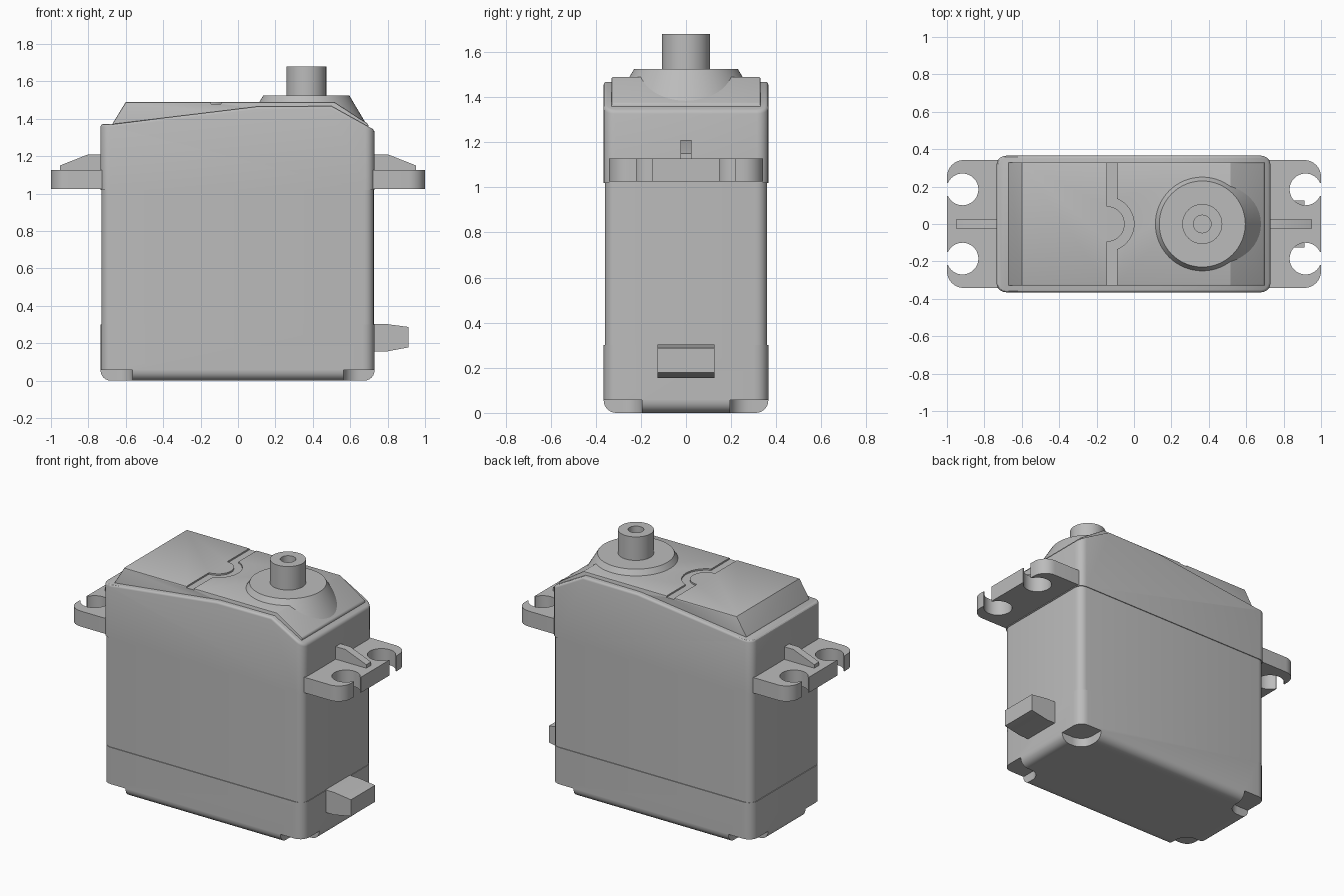
import bpy, bmesh
from math import sin, cos, pi, sqrt, atan2
from mathutils import Vector

cube = bpy.data.objects.get("Cube")
if cube:
    bpy.data.objects.remove(cube)

GREY = (0.5, 0.5, 0.5, 1)
grey = bpy.data.materials.new("grey plastic")
grey.use_nodes = True
grey.diffuse_color = GREY
grey.node_tree.nodes["Principled BSDF"].inputs["Base Color"].default_value = GREY


def finish(name, bm):
    """Turn a bmesh into a named object."""
    bmesh.ops.recalc_face_normals(bm, faces=bm.faces)
    mesh = bpy.data.meshes.new(name)
    bm.to_mesh(mesh)
    bm.free()
    mesh.materials.append(grey)
    obj = bpy.data.objects.new(name, mesh)
    bpy.context.collection.objects.link(obj)
    return obj


def extrude(points, offset):
    """Closed prism: an outline pushed along an offset."""
    bm = bmesh.new()
    face = bm.faces.new([bm.verts.new(p) for p in points])
    moved = bmesh.ops.extrude_face_region(bm, geom=[face], use_keep_orig=True)["geom"]
    verts = [g for g in moved if isinstance(g, bmesh.types.BMVert)]
    bmesh.ops.translate(bm, verts=verts, vec=offset)
    bmesh.ops.recalc_face_normals(bm, faces=bm.faces)
    bm.normal_update()
    return bm


def side_prism(profile, half_y):
    """Prism from an x-z profile, centred on y."""
    return extrude([(x, -half_y, z) for x, z in profile], (0, 2 * half_y, 0))


def flat_prism(outline, z0, z1):
    """Prism from an x-y outline."""
    return extrude([(x, y, z0) for x, y in outline], (0, 0, z1 - z0))


def arc(cx, cy, r, a0, a1, n=16):
    return [(cx + r * cos(a0 + (a1 - a0) * i / n),
             cy + r * sin(a0 + (a1 - a0) * i / n)) for i in range(n + 1)]


def rect(x0, x1, y0, y1):
    return [(x0, y0), (x1, y0), (x1, y1), (x0, y1)]


def bevel(bm, edges, radius, segments=5):
    bmesh.ops.bevel(bm, geom=edges, offset=radius, segments=segments,
                    profile=0.5, affect='EDGES')
    bm.normal_update()


def round_corners(bm, radius):
    upright = [e for e in bm.edges
               if abs((e.verts[0].co - e.verts[1].co).normalized().z) > 0.999]
    bevel(bm, upright, radius)


def round_rim(bm, radius, up, segments=4):
    """Round the edges between the walls and the upper or lower faces."""
    rim = [e for e in bm.edges if len(e.link_faces) == 2 and
           sorted(f.normal.z * up > 0.3 for f in e.link_faces) == [False, True]]
    bevel(bm, rim, radius, segments)


def lathe(name, profile, cx, n=64):
    """Revolve an r-z profile around an upright axis."""
    bm = bmesh.new()
    verts = [bm.verts.new((cx + r, 0, z)) for r, z in profile]
    edges = [bm.edges.new(p) for p in zip(verts, verts[1:])]
    bmesh.ops.spin(bm, geom=verts + edges, cent=(cx, 0, 0), axis=(0, 0, 1),
                   angle=2 * pi, steps=n, use_duplicate=False)
    bmesh.ops.remove_doubles(bm, verts=bm.verts, dist=0.0001)
    return finish(name, bm)


def cut(obj, cutters):
    """Subtract cutters, then bake the result."""
    for c in cutters:
        c.hide_render = True
        mod = obj.modifiers.new("cut", 'BOOLEAN')
        mod.operation, mod.solver, mod.object = 'DIFFERENCE', 'EXACT', c
    bpy.context.view_layer.update()
    baked = obj.evaluated_get(bpy.context.evaluated_depsgraph_get())
    mesh = bpy.data.meshes.new_from_object(baked)
    obj.modifiers.clear()
    obj.data = mesh
    for c in cutters:
        bpy.data.objects.remove(c)


# Upper case with its sloping shoulders
bm = side_prism([(-.735, 1.02), (.73, 1.02), (.73, 1.34), (.5, 1.468),
                 (.1, 1.465), (-.67, 1.372), (-.735, 1.372)], .365)
round_corners(bm, .05)
round_rim(bm, .014, 1, 3)
finish("upper_case", bm)

# Middle case, slightly set in
bm = flat_prism(rect(-.73, .726, -.36, .36), .29, 1.03)
round_corners(bm, .05)
finish("middle_case", bm)

# Bottom cover with rounded underside and four screw recesses
bm = flat_prism(rect(-.735, .73, -.365, .365), 0, .3)
round_corners(bm, .062)
round_rim(bm, .055, -1, 6)
bottom = finish("bottom_cover", bm)
recesses = []
for sx in (-1, 1):
    for sy in (-1, 1):
        inner = arc(.65, .28, .085, pi, 1.5 * pi, 8)
        outline = [(sx * x, sy * y) for x, y in inner + [(.9, .195), (.9, .6), (.565, .6)]]
        recesses.append(finish("recess_cutter", flat_prism(outline, -.1, .058)))
cut(bottom, recesses)

# Raised lid with a seam that bulges round a half circle
bm = side_prism([(-.672, 1.3), (.697, 1.3), (.697, 1.372), (.515, 1.49),
                 (-.6, 1.49), (-.672, 1.372)], .33)
round_rim(bm, .008, 1, 2)
lid = finish("lid", bm)
a = atan2(sqrt(.145 ** 2 - .055 ** 2), .055)
seam = ([(-.145, -.5)] + arc(-.145, 0, .095, -pi / 2, pi / 2) + [(-.145, .5), (-.09, .5)]
        + arc(-.145, 0, .145, a, -a) + [(-.09, -.5)])
cut(lid, [finish("seam_cutter", flat_prism(seam, 1.48, 1.6))])

# Output boss and hollow shaft
lathe("output_boss", [(0, 1.36), (.328, 1.36), (.23, 1.525), (0, 1.525)], .365)
lathe("output_shaft", [(0, 1.5), (.107, 1.5), (.107, 1.68), (.047, 1.68),
                       (.047, 1.56), (0, 1.56)], .365)

# Mounting ears with open-ended screw holes
for side, sx in (("left", 1), ("right", -1)):
    outline = ([(.69, -.342)] + arc(.91, -.252, .09, -pi / 2, 0, 8)
               + arc(.91, .252, .09, 0, pi / 2, 8) + [(.69, .342)])
    ear = finish(side + "_ear", flat_prism([(sx * x, y) for x, y in outline], 1.025, 1.127))
    holes = []
    for y in (-.185, .185):
        b = .43
        key = arc(.917, y, .085, b, 2 * pi - b, 32)
        key += [(1.1, key[-1][1]), (1.1, key[0][1])]
        holes.append(finish("hole_cutter", flat_prism([(sx * x, v) for x, v in key], .9, 1.3)))
    cut(ear, holes)
    rib = [(.7, 1.1), (.953, 1.1), (.953, 1.15), (.8, 1.21), (.7, 1.21)]
    finish(side + "_ear_rib", side_prism([(sx * x, z) for x, z in rib], .025))

# Cable strain relief
finish("cable_outlet", side_prism([(.7, .155), (.79, .155), (.912, .178), (.912, .287),
                                   (.79, .303), (.7, .303)], .126))

# Smooth rounded areas, keep hard edges crisp
for obj in bpy.context.scene.objects:
    obj.select_set(obj.type == 'MESH')
    if obj.type == 'MESH':
        bpy.context.view_layer.objects.active = obj
bpy.ops.object.shade_smooth_by_angle()
